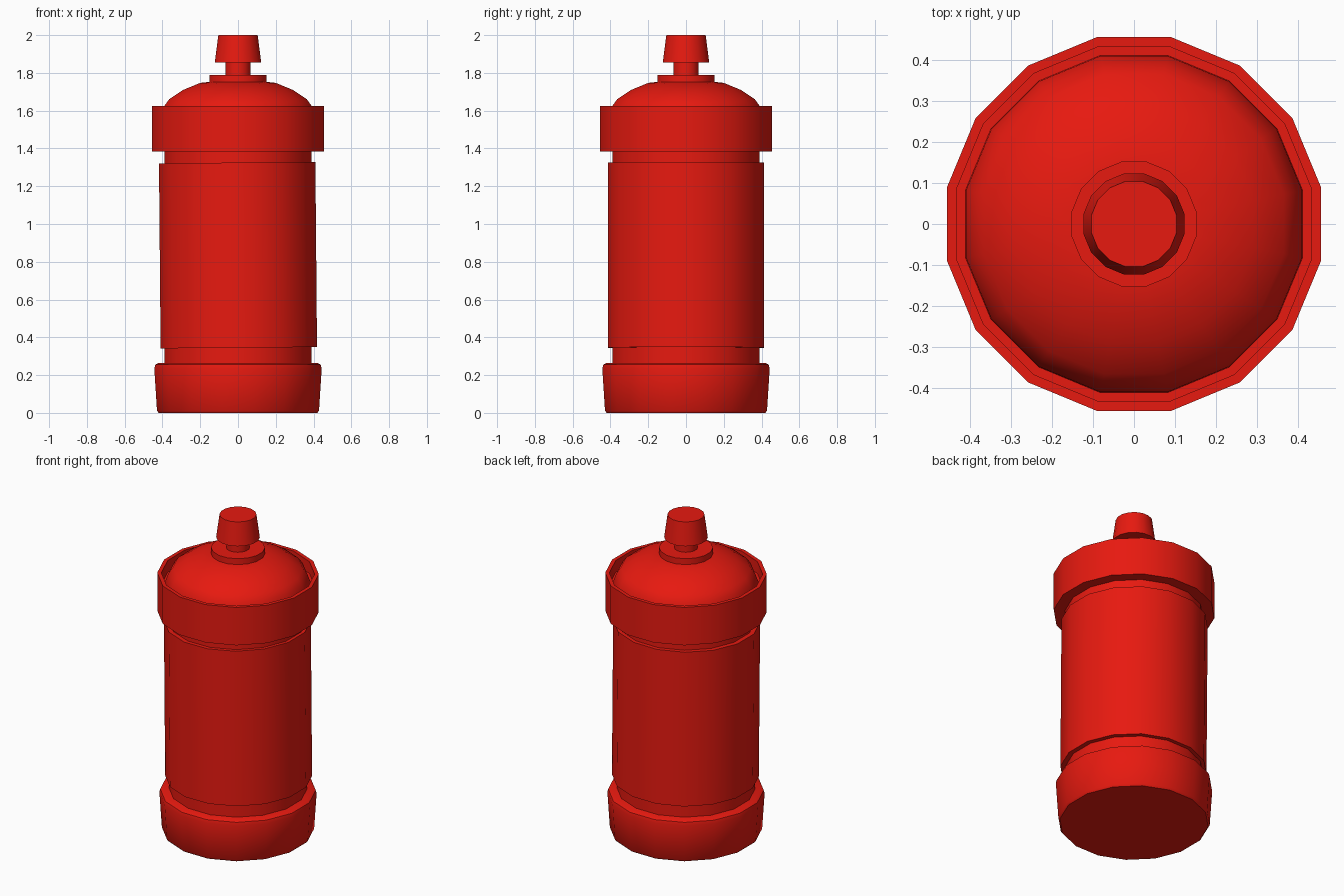
import bpy, bmesh
from math import pi, cos, sin, radians

if "Cube" in bpy.data.objects:
    bpy.data.objects.remove(bpy.data.objects["Cube"])

SIDES = 16
red = bpy.data.materials.new("red_paint")
red.diffuse_color = (0.8, 0.01, 0.005, 1)
red.use_nodes = True
red.node_tree.nodes["Principled BSDF"].inputs["Base Color"].default_value = red.diffuse_color


def lathe(name, profile, closed=False):
    """Revolve (flat-to-flat half width, z) points into a 16-sided solid."""
    bm = bmesh.new()
    rings = []
    for w, z in profile:
        r = w / cos(pi / SIDES)
        rings.append([bm.verts.new((r * cos(2 * pi * (i + 0.5) / SIDES),
                                    r * sin(2 * pi * (i + 0.5) / SIDES), z))
                      for i in range(SIDES)])
    pairs = list(zip(rings, rings[1:]))
    if closed:
        pairs.append((rings[-1], rings[0]))
    else:
        bm.faces.new(rings[0][::-1])
        bm.faces.new(rings[-1])
    for a, b in pairs:
        for i in range(SIDES):
            j = (i + 1) % SIDES
            bm.faces.new((a[i], a[j], b[j], b[i]))
    bmesh.ops.recalc_face_normals(bm, faces=bm.faces)
    mesh = bpy.data.meshes.new(name)
    bm.to_mesh(mesh)
    bm.free()
    mesh.materials.append(red)
    obj = bpy.data.objects.new(name, mesh)
    bpy.context.collection.objects.link(obj)
    bpy.ops.object.select_all(action='DESELECT')
    obj.select_set(True)
    bpy.context.view_layer.objects.active = obj
    bpy.ops.object.shade_smooth_by_angle(angle=radians(35))
    return obj


# Flared foot with softened edges
lathe("base", [(0.42, 0), (0.429, 0.012), (0.443, 0.235), (0.438, 0.255),
               (0.42, 0.265)])

# Inner tank, seen in the gaps above and below the outer sleeve
lathe("inner_tank", [(0.39, 0.25), (0.39, 1.40)])

# Outer sleeve, leaning very slightly to the left
sleeve = lathe("outer_sleeve", [(0.414, -0.49), (0.414, 0.49)])
sleeve.location.z = 0.835
sleeve.rotation_euler.y = radians(-0.5)

# Shoulder collar with a thin raised rim around the dome
lathe("collar", [(0.455, 1.385), (0.455, 1.625), (0.432, 1.625),
                 (0.432, 1.55), (0.37, 1.55), (0.37, 1.385)], closed=True)

# Domed top
lathe("dome", [(0.412, 1.53), (0.409, 1.575), (0.39, 1.625), (0.365, 1.66),
               (0.29, 1.71), (0.2, 1.747), (0.13, 1.755)])

# Valve: flange, stem and tapered cap
lathe("valve_flange", [(0.152, 1.75), (0.152, 1.79)])
lathe("valve_stem", [(0.066, 1.78), (0.066, 1.86)])
lathe("valve_cap", [(0.123, 1.855), (0.104, 2.0)])
